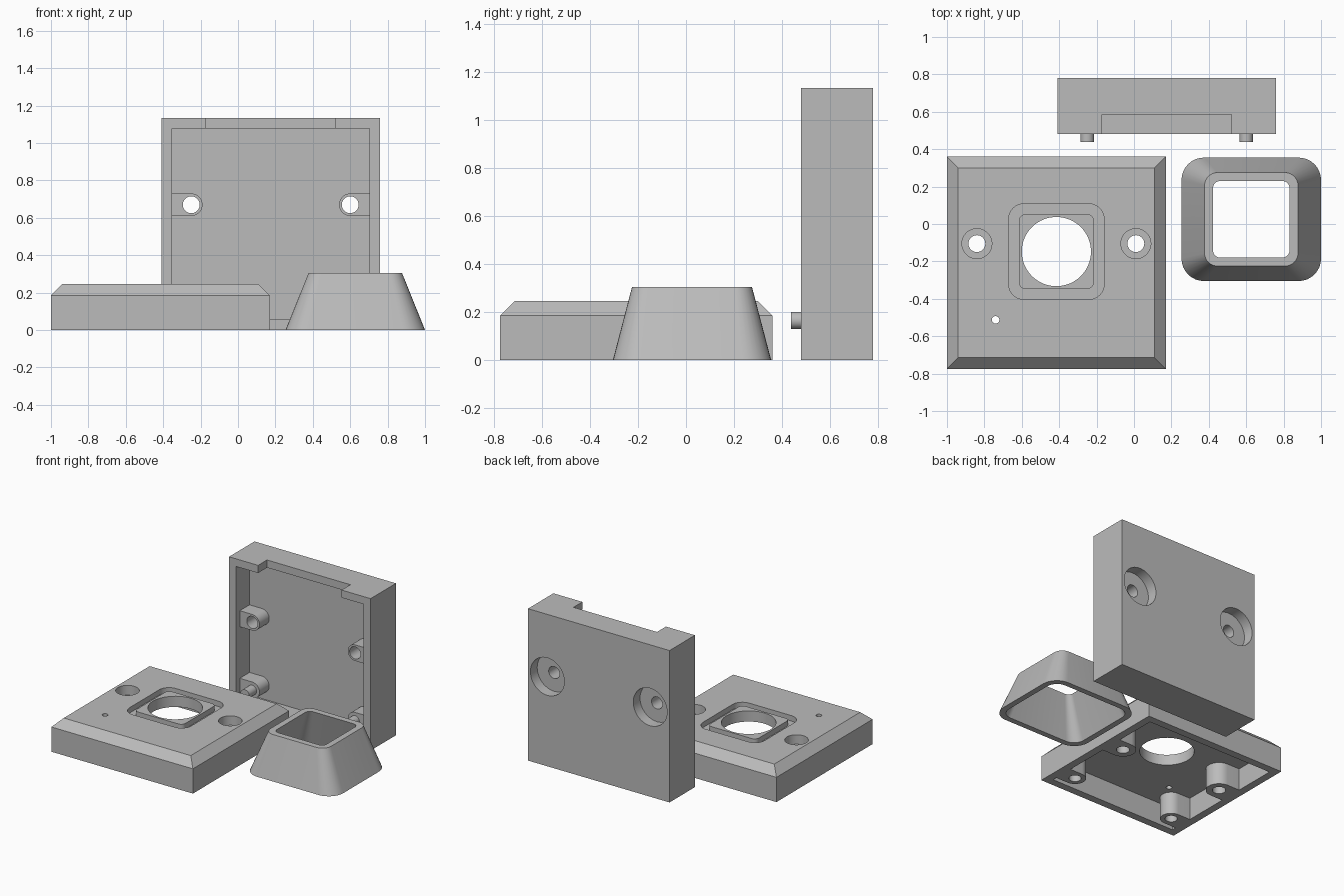
import bpy, bmesh, math
from mathutils import Vector

if "Cube" in bpy.data.objects:
    bpy.data.objects.remove(bpy.data.objects["Cube"], do_unlink=True)

grey = bpy.data.materials.new("plain grey")
grey.use_nodes = True
grey.diffuse_color = (0.5, 0.5, 0.5, 1)
grey.node_tree.nodes["Principled BSDF"].inputs["Base Color"].default_value = (0.5, 0.5, 0.5, 1)


# Outlines in the xy plane
def rect(hx, hy, cx=0, cy=0):
    return [(cx - hx, cy - hy), (cx + hx, cy - hy), (cx + hx, cy + hy), (cx - hx, cy + hy)]


def circle(r, cx, cy, n=48):
    return [(cx + r * math.cos(math.tau * i / n), cy + r * math.sin(math.tau * i / n)) for i in range(n)]


def rounded(hx, hy, r, cx=0, cy=0, n=8):
    pts = []
    for q, (sx, sy) in enumerate([(1, 1), (-1, 1), (-1, -1), (1, -1)]):
        for i in range(n + 1):
            a = math.pi / 2 * (q + i / n)
            pts.append((cx + sx * (hx - r) + r * math.cos(a), cy + sy * (hy - r) + r * math.sin(a)))
    return pts


def lug(r, cx, cy, wall_x, n=20):
    # Half-round boss outline that runs back into a side wall
    s = -1 if wall_x > cx else 1
    arc = [(cx + s * r * math.cos(a), cy + r * math.sin(a))
           for a in (math.pi * (i / n - 0.5) for i in range(n + 1))]
    return [(wall_x, cy - r)] + arc + [(wall_x, cy + r)]


def loft(name, sections, closed=False):
    # Skin a stack of (outline, height) sections; closed joins last to first
    bm = bmesh.new()
    rings = [[bm.verts.new((x, y, z)) for x, y in pts] for pts, z in sections]
    pairs = list(zip(rings, rings[1:]))
    if closed:
        pairs.append((rings[-1], rings[0]))
    else:
        bm.faces.new(rings[0])
        bm.faces.new(rings[-1])
    for a, b in pairs:
        for i in range(len(a)):
            j = (i + 1) % len(a)
            bm.faces.new((a[i], a[j], b[j], b[i]))
    bmesh.ops.recalc_face_normals(bm, faces=bm.faces)
    mesh = bpy.data.meshes.new(name)
    bm.to_mesh(mesh)
    bm.free()
    mesh.materials.append(grey)
    obj = bpy.data.objects.new(name, mesh)
    bpy.context.collection.objects.link(obj)
    return obj


def activate(obj):
    bpy.ops.object.select_all(action="DESELECT")
    obj.select_set(True)
    bpy.context.view_layer.objects.active = obj


def combine(obj, outline, z0, z1, operation="DIFFERENCE"):
    # Add or cut a prism
    tool = loft("tool", [(outline, z0), (outline, z1)])
    tool.hide_render = True
    mod = obj.modifiers.new("shape", "BOOLEAN")
    mod.operation = operation
    mod.solver = "EXACT"
    mod.object = tool
    activate(obj)
    bpy.ops.object.modifier_apply(modifier=mod.name)
    bpy.data.objects.remove(tool, do_unlink=True)


def finish(obj):
    activate(obj)
    bpy.ops.object.shade_smooth_by_angle(angle=math.radians(30))


HX, HY, WALL = 0.585, 0.5675, 0.057   # shell footprint and wall
POST_X, SCREW_Y, PIN_Y = 0.425, 0.1025, 0.4025


def hollow(obj, depth, lug_base, screw_r, pin_r, flip):
    # Cavity open at the bottom, with four wall lugs
    combine(obj, rect(HX - WALL, HY - WALL), -0.1, depth)
    for s in (-1, 1):
        for y, r in ((SCREW_Y, screw_r), (-PIN_Y, pin_r)):
            combine(obj, lug(r, s * POST_X, flip * y, s * (HX - WALL / 2)),
                    lug_base, depth + 0.01, "UNION")


# Front plate with a chamfered top
plate = loft("front_plate", [(rect(HX, HY), 0), (rect(HX, HY), 0.185),
                             (rect(HX - 0.06, HY - 0.06), 0.245)])
hollow(plate, 0.165, 0, 0.09, 0.075, 1)
for s in (-1, 1):
    combine(plate, circle(0.045, s * POST_X, SCREW_Y), -0.1, 0.4)
    combine(plate, circle(0.08, s * POST_X, SCREW_Y), 0.175, 0.4)
    combine(plate, circle(0.042, s * POST_X, -PIN_Y), -0.1, 0.1)
# Square groove around the round window
WY = 0.06
combine(plate, rounded(0.255, 0.255, 0.08, 0, WY), 0.205, 0.4)
combine(plate, rounded(0.2, 0.2, 0.035, 0, WY), 0.19, 0.245, "UNION")
combine(plate, circle(0.185, 0, WY, 64), -0.1, 0.4)
combine(plate, circle(0.02, -0.325, -0.305, 24), -0.1, 0.4)
plate.location = (-0.415, -0.2075, 0)
finish(plate)

# Rear housing, modelled open side down and then stood upright
housing = loft("rear_housing", [(rect(HX, HY), 0), (rect(HX, HY), 0.3)])
hollow(housing, 0.16, 0.045, 0.06, 0.06, -1)
combine(housing, rect(0.345, WALL, 0, -HY), -0.1, 0.105)
for s in (-1, 1):
    combine(housing, circle(0.045, s * POST_X, -SCREW_Y), -0.1, 0.4)
    combine(housing, circle(0.14, s * POST_X, -SCREW_Y), 0.22, 0.4)
    combine(housing, circle(0.036, s * POST_X, PIN_Y, 32), -0.042, 0.1, "UNION")
housing.rotation_euler = (-math.pi / 2, 0, 0)
housing.location = (0.175, 0.48, HY)
finish(housing)

# Tapered hood, open at both ends
hood = loft("tapered_hood", [
    (rounded(0.373, 0.33, 0.12), 0),
    (rounded(0.25, 0.25, 0.07), 0.305),
    (rounded(0.205, 0.205, 0.04), 0.305),
    (rounded(0.33, 0.288, 0.085), 0)], closed=True)
hood.location = (0.627, 0.025, 0)
finish(hood)
